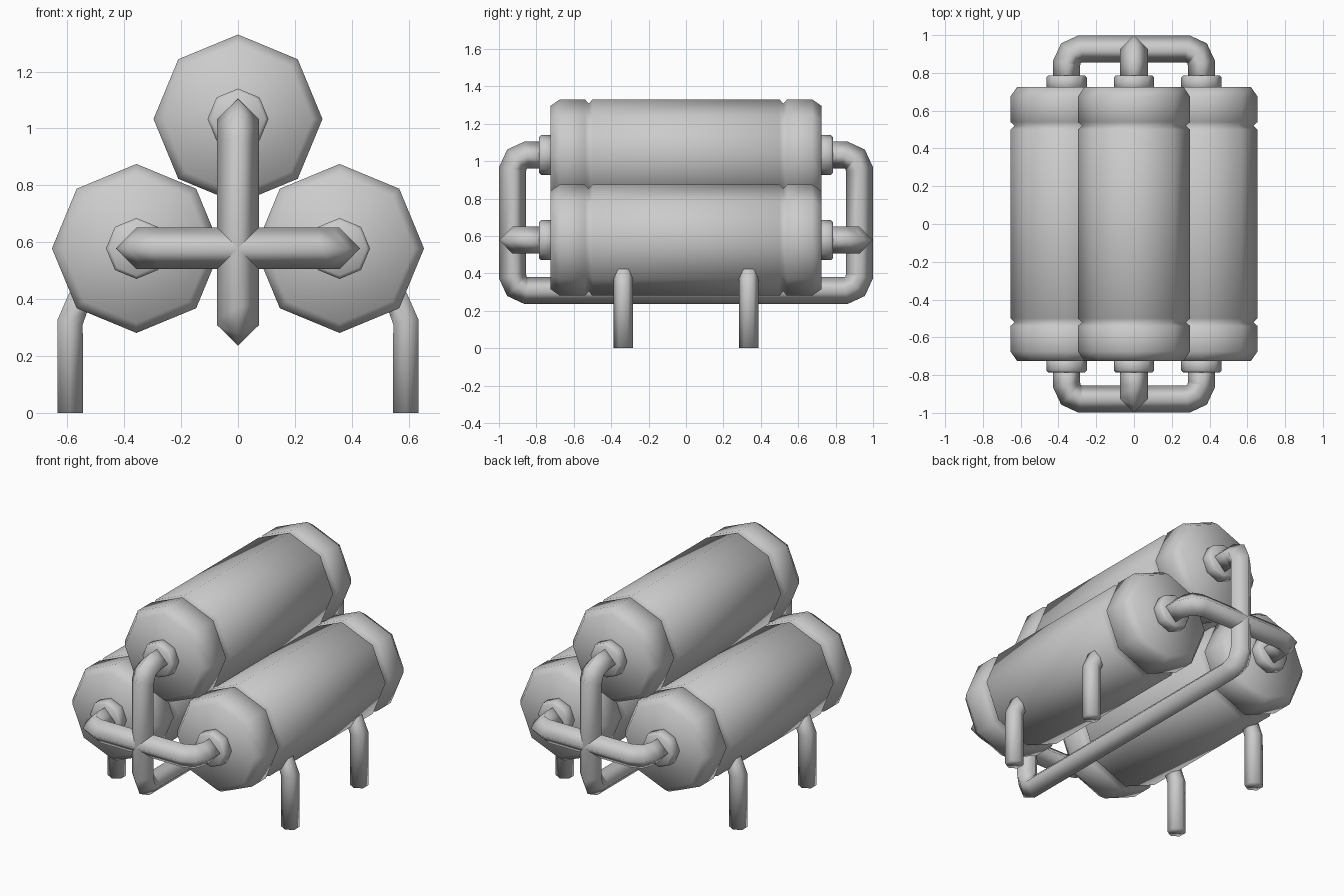
import bpy, bmesh
from math import cos, sin, pi, tau
from mathutils import Vector

if "Cube" in bpy.data.objects:
    bpy.data.objects.remove(bpy.data.objects["Cube"])

grey = bpy.data.materials.new("plain grey")
grey.use_nodes = True
GREY = (0.6, 0.6, 0.6, 1)
grey.diffuse_color = GREY
grey.node_tree.nodes["Principled BSDF"].inputs["Base Color"].default_value = GREY


def loft(name, rings, closed=False):
    """Skin a row of equal rings, capped at the ends or joined in a loop."""
    bm = bmesh.new()
    loops = [[bm.verts.new(p) for p in ring] for ring in rings]
    n = len(loops[0])
    pairs = list(zip(loops, loops[1:])) + ([(loops[-1], loops[0])] if closed else [])
    for a, b in pairs:
        for i in range(n):
            j = (i + 1) % n
            bm.faces.new((a[i], a[j], b[j], b[i]))
    if not closed:
        bm.faces.new(loops[0])
        bm.faces.new(loops[-1])
    bmesh.ops.recalc_face_normals(bm, faces=bm.faces)
    for f in bm.faces:
        f.smooth = True
    mesh = bpy.data.meshes.new(name)
    bm.to_mesh(mesh)
    bm.free()
    mesh.materials.append(grey)
    ob = bpy.data.objects.new(name, mesh)
    bpy.context.collection.objects.link(ob)
    return ob


def turned(name, x, z, profile, sides=8):
    """Turned part along y, from (y, radius) pairs."""
    return loft(name, [[(x + r * sin(tau * i / sides), y, z + r * cos(tau * i / sides))
                        for i in range(sides)] for y, r in profile])


def rounded(points, radius):
    """Replace each right-angle corner by a three-point bend."""
    pts = [Vector(p) for p in points]
    path = [pts[0]]
    for a, c, b in zip(pts, pts[1:], pts[2:]):
        u, v = (a - c).normalized(), (b - c).normalized()
        centre = c + (u + v) * radius
        path += [c + u * radius, centre - (u + v).normalized() * radius, c + v * radius]
    return path + [pts[-1]]


def pipe(name, points, normal, radius, bend, sides):
    """Sweep a polygon along a flat path with rounded corners."""
    path, normal = rounded(points, bend), Vector(normal)
    rings = []
    for i, p in enumerate(path):
        d_in = (p - path[max(i - 1, 0)]).normalized()
        d_out = (path[min(i + 1, len(path) - 1)] - p).normalized()
        side = (d_in + d_out).normalized().cross(normal)
        rings.append([p + radius * (normal * cos(tau * k / sides) + side * sin(tau * k / sides))
                      for k in range(sides)])
    return loft(name, rings)


# Tanks with grooved end caps, and a collar at each end
half = [(0.5, 0.297), (0.52, 0.275), (0.54, 0.297), (0.675, 0.297), (0.725, 0.262)]
tank_profile = [(-y, r) for y, r in reversed(half)] + half
TOP, LOW, SIDE = 1.033, 0.578, 0.357
for name, x, z in (("top", 0, TOP), ("left", SIDE, LOW), ("right", -SIDE, LOW)):
    turned(name + "_tank", x, z, tank_profile)
    for end, s in (("front", -1), ("back", 1)):
        turned(f"{name}_{end}_collar", x, z,
               [(s * 0.70, 0.107), (s * 0.775, 0.107), (s * 0.787, 0.095)])

# Cross pipes joining the two lower tanks
END, REACH = 0.74, 0.927
for end, s in (("front", -1), ("back", 1)):
    pipe(end + "_cross_pipe",
         [(-SIDE, s * END, LOW), (-SIDE, s * REACH, LOW), (SIDE, s * REACH, LOW), (SIDE, s * END, LOW)],
         (0, 0, 1), 0.073, 0.077, 4)

# Long pipe from the top tank, down and under to its other end
BOTTOM = 0.308
pipe("under_pipe",
     [(0, -END, TOP), (0, -REACH, TOP), (0, -REACH, BOTTOM),
      (0, REACH, BOTTOM), (0, REACH, TOP), (0, END, TOP)],
     (1, 0, 0), 0.073, 0.077, 4)

# Legs bending into the lower tanks
for side, sx in (("left", 1), ("right", -1)):
    for end, sy in (("front", -1), ("back", 1)):
        y = sy * 0.335
        pipe(f"{side}_{end}_leg",
             [(sx * 0.59, y, 0), (sx * 0.59, y, 0.42), (sx * 0.42, y, 0.42)],
             (0, 1, 0), 0.052, 0.1, 6)
